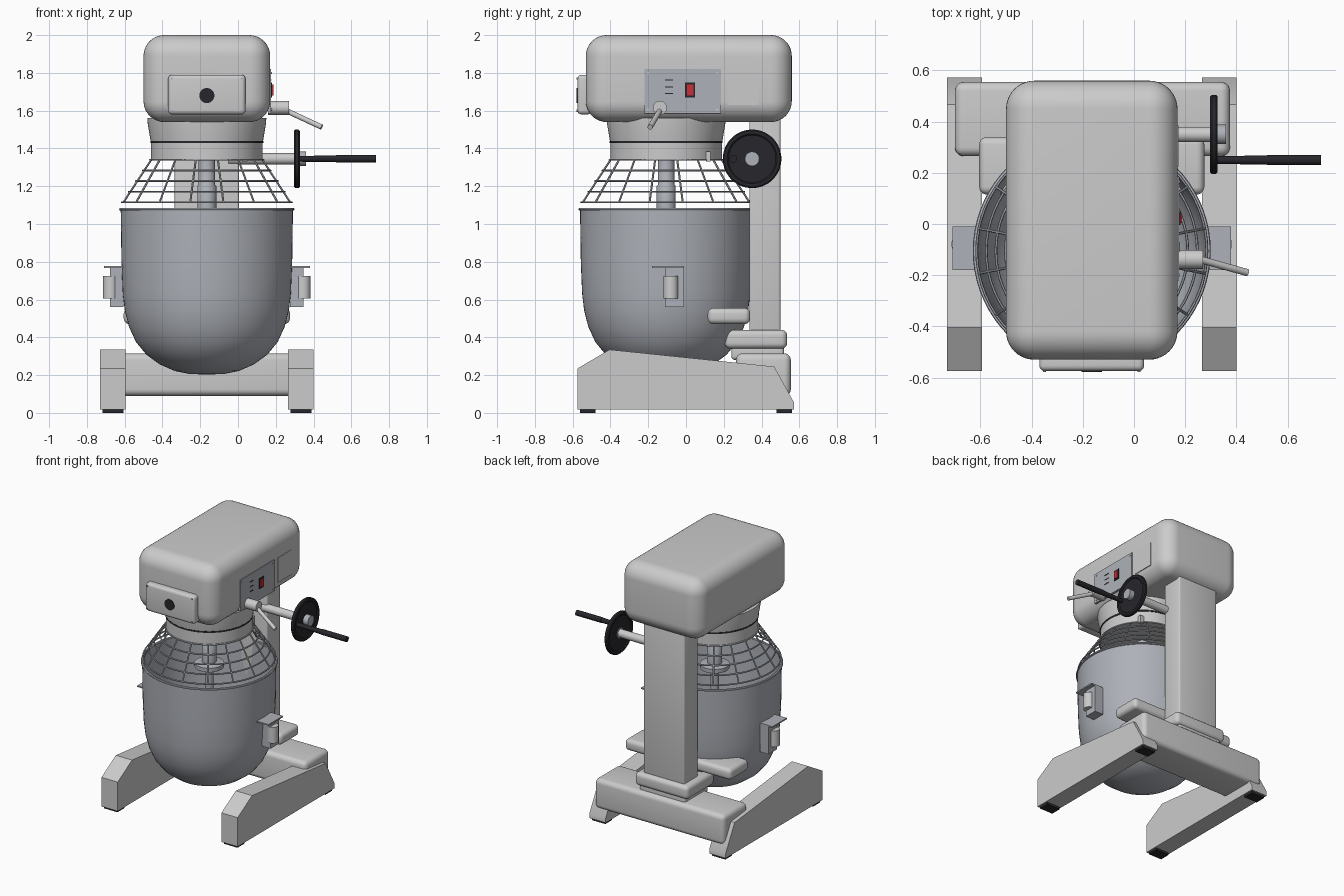
import bpy, bmesh, math
from mathutils import Vector

if "Cube" in bpy.data.objects:
    bpy.data.objects.remove(bpy.data.objects["Cube"])

CX, CY = -0.165, -0.105          # bowl axis


def mat(name, c):
    m = bpy.data.materials.new(name)
    m.diffuse_color = (*c, 1)
    m.use_nodes = True
    m.node_tree.nodes["Principled BSDF"].inputs["Base Color"].default_value = m.diffuse_color
    return m


BLACK = mat("black", (0.02, 0.02, 0.025))
RED = mat("red", (0.6, 0.03, 0.04))
STEEL = mat("steel", (0.42, 0.44, 0.48))
PALE = mat("pale_grey", (0.72, 0.74, 0.74))


def finish(name, bm, m=PALE):
    bmesh.ops.recalc_face_normals(bm, faces=bm.faces)
    me = bpy.data.meshes.new(name)
    bm.to_mesh(me)
    bm.free()
    ob = bpy.data.objects.new(name, me)
    bpy.context.collection.objects.link(ob)
    if m:
        me.materials.append(m)
    return ob


def box(name, x, y, z, bevel=0, m=PALE, seg=5):
    bm = bmesh.new()
    bmesh.ops.create_cube(bm, size=1)
    for v in bm.verts:
        for i, r in enumerate((x, y, z)):
            v.co[i] = r[0] if v.co[i] < 0 else r[1]
    if bevel:
        bmesh.ops.bevel(bm, geom=bm.edges[:], offset=bevel, segments=seg,
                        profile=0.5, affect='EDGES')
    return finish(name, bm, m)


def rod(name, a, b, r, m=PALE, r2=None, seg=32):
    a, b = Vector(a), Vector(b)
    bm = bmesh.new()
    bmesh.ops.create_cone(bm, cap_ends=True, segments=seg, radius1=r,
                          radius2=r if r2 is None else r2, depth=(b - a).length)
    q = (b - a).to_track_quat('Z', 'Y')
    for v in bm.verts:
        v.co = q @ v.co + (a + b) / 2
    return finish(name, bm, m)


def lathe(name, pts, m=PALE, origin=(CX, CY, 0), axis='Z', seg=72):
    bm = bmesh.new()
    vs = [bm.verts.new((r, 0, h)) for r, h in pts]
    es = [bm.edges.new(p) for p in zip(vs, vs[1:])]
    bmesh.ops.spin(bm, geom=vs + es, cent=(0, 0, 0), axis=(0, 0, 1),
                   angle=2 * math.pi, steps=seg, use_merge=True)
    bmesh.ops.remove_doubles(bm, verts=bm.verts, dist=1e-4)
    for v in bm.verts:
        c = v.co.copy()
        v.co = (c if axis == 'Z' else Vector((c.z, c.x, c.y))) + Vector(origin)
    return finish(name, bm, m)


# Motor head, front cover and badge
box("motor_head", (-0.50, 0.17), (-0.53, 0.56), (1.54, 2.0), 0.11, seg=10)
box("front_cover", (-0.37, 0.04), (-0.575, -0.50), (1.58, 1.79), 0.022)
rod("front_badge", (CX, -0.57, 1.68), (CX, -0.579, 1.68), 0.04, BLACK)
for x in (-0.35, 0.02):
    for z in (1.60, 1.77):
        rod("cover_screw", (x, -0.57, z), (x, -0.579, z), 0.006, STEEL, seg=12)

# Column, its foot and the rear crossbar
box("column", (CX - 0.17, CX + 0.17), (0.335, 0.50), (0.40, 1.60), 0.012, seg=3)
box("column_foot", (CX - 0.22, CX + 0.22), (0.205, 0.535), (0.34, 0.44), 0.03)
box("column_socket", (CX - 0.19, CX + 0.19), (0.24, 0.52), (0.28, 0.36), 0.02)
box("rear_crossbar", (-0.70, 0.375), (0.265, 0.555), (0.09, 0.315), 0.035)
box("bowl_yoke", (-0.605, 0.275), (0.115, 0.34), (0.47, 0.555), 0.03)

# Legs with sloped tops, and rubber feet
LEG = [(-0.575, 0.017), (-0.575, 0.235), (-0.405, 0.335),
       (0.467, 0.245), (0.573, 0.053), (0.573, 0.017)]
for side, x0, x1 in (("left", -0.73, -0.595), ("right", 0.265, 0.40)):
    bm = bmesh.new()
    f = bm.faces.new([bm.verts.new((x0, y, z)) for y, z in LEG])
    g = bmesh.ops.extrude_face_region(bm, geom=[f])["geom"]
    for v in g:
        if isinstance(v, bmesh.types.BMVert):
            v.co.x = x1
    finish(side + "_leg", bm)
    for y in (-0.56, 0.48):
        box(side + "_foot", (x0 + 0.012, x1 - 0.012), (y, y + 0.08), (0, 0.018), m=BLACK)

# Mixing bowl with wall thickness and rolled rim
OUT = [(0, 0.203), (0.09, 0.206), (0.17, 0.222), (0.25, 0.257), (0.32, 0.308),
       (0.375, 0.375), (0.412, 0.455), (0.434, 0.54), (0.445, 0.63),
       (0.452, 0.80), (0.456, 1.08)]
INN = [(max(r - 0.012, 0), z + (0.012 if z < 0.5 else 0)) for r, z in OUT[::-1]]
lathe("bowl", OUT + INN, STEEL)
lathe("bowl_rim", [(0.455 + 0.01 * math.cos(t * math.pi / 4),
                    1.078 + 0.008 * math.sin(t * math.pi / 4)) for t in range(9)], STEEL)

# Collar below the head and the planetary drive
lathe("upper_collar", [(0, 1.56), (0.315, 1.56), (0.313, 1.53), (0.297, 1.435), (0, 1.435)])
lathe("collar_seal", [(0, 1.44), (0.299, 1.44), (0.299, 1.428), (0, 1.428)], BLACK)
lathe("lower_collar", [(0, 1.43), (0.295, 1.43), (0.295, 1.34), (0, 1.34)])
lathe("drive_shaft", [(0, 1.35), (0.043, 1.35), (0.043, 1.21), (0.05, 1.2), (0.05, 1.08),
                      (0.10, 1.07), (0.10, 1.04), (0.03, 1.03), (0.03, 0.85), (0, 0.85)],
      STEEL)
box("guard_tab", (0.02, 0.05), (0.105, 0.13), (1.33, 1.385))

# Wire guard: rings and sloped spokes
cu = bpy.data.curves.new("wire_guard", 'CURVE')
cu.dimensions = '3D'
cu.bevel_depth = 0.0055
cu.bevel_resolution = 1
cu.use_fill_caps = True


def spline(pts, cyclic):
    s = cu.splines.new('POLY')
    s.points.add(len(pts) - 1)
    for p, c in zip(s.points, pts):
        p.co = (*c, 1)
    s.use_cyclic_u = cyclic


def on_cone(a, t):
    r = 0.30 + 0.15 * t
    return (CX + r * math.cos(a), CY + r * math.sin(a), 1.34 - 0.225 * t)


for i in range(5):
    spline([on_cone(2 * math.pi * k / 64, i / 4) for k in range(64)], True)
for k in range(16):
    a = 2 * math.pi * (k + 0.5) / 16
    spline([on_cone(a, 0), on_cone(a, 1)], False)
guard = bpy.data.objects.new("wire_guard", cu)
bpy.context.collection.objects.link(guard)
cu.materials.append(STEEL)
bpy.context.view_layer.objects.active = guard
guard.select_set(True)
bpy.ops.object.convert(target='MESH')

# Bowl side clamps, mirrored about the bowl axis
for side, s in (("left", -1), ("right", 1)):
    def X(a, b):
        return tuple(sorted((CX + s * a, CX + s * b)))
    box(side + "_clamp_plate", X(0.44, 0.512), (-0.11, -0.01), (0.56, 0.77), m=STEEL)
    box(side + "_clamp_flange", X(0.445, 0.545), (-0.18, -0.01), (0.767, 0.777), m=STEEL)
    x = CX + s * 0.51
    rod(side + "_clamp_roller", (x, -0.08, 0.605), (x, -0.08, 0.725), 0.039, PALE)

# Control panel, switch and vent on the right of the head
box("control_panel", (0.16, 0.176), (-0.22, 0.185), (1.585, 1.82), m=STEEL)
for z in (1.69, 1.725, 1.762):
    box("panel_mark", (0.17, 0.178), (-0.11, -0.07), (z - 0.003, z + 0.003), m=BLACK)
for y in (-0.20, 0.165):
    for z in (1.605, 1.80):
        rod("panel_screw", (0.17, y, z), (0.18, y, z), 0.006, PALE, seg=12)
box("switch_frame", (0.17, 0.181), (-0.004, 0.048), (1.67, 1.748), m=BLACK)
box("switch_rocker", (0.17, 0.187), (0.004, 0.04), (1.68, 1.738), m=RED)
box("side_vent", (0.16, 0.174), (0.225, 0.385), (1.63, 1.815))

# Gear lever
rod("gear_hub", (0.16, -0.138, 1.615), (0.27, -0.138, 1.615), 0.037)
rod("gear_lever", (0.255, -0.138, 1.60), (0.443, -0.19, 1.513), 0.014)

# Bowl lift handwheel
WY, WZ = 0.35, 1.345
rod("wheel_shaft", (-0.05, WY, WZ), (0.30, WY, WZ), 0.03)
lathe("handwheel", [(0, -0.008), (0.125, -0.008), (0.132, -0.015), (0.148, -0.015),
                    (0.155, -0.008), (0.155, 0.008), (0.148, 0.015), (0.132, 0.015),
                    (0.125, 0.008), (0, 0.008)], BLACK, (0.312, WY, WZ), 'X', 64)
rod("wheel_hub", (0.30, WY, WZ), (0.36, WY, WZ), 0.038, STEEL)
rod("crank_handle", (0.31, 0.25, WZ), (0.52, 0.25, WZ), 0.015, BLACK, 0.018)
rod("crank_grip", (0.52, 0.25, WZ), (0.73, 0.25, WZ), 0.02, BLACK)

# Smooth shading with sharp edges kept
for ob in bpy.context.scene.objects:
    ob.select_set(True)
bpy.context.view_layer.objects.active = guard
bpy.ops.object.shade_smooth_by_angle(angle=math.radians(35))
